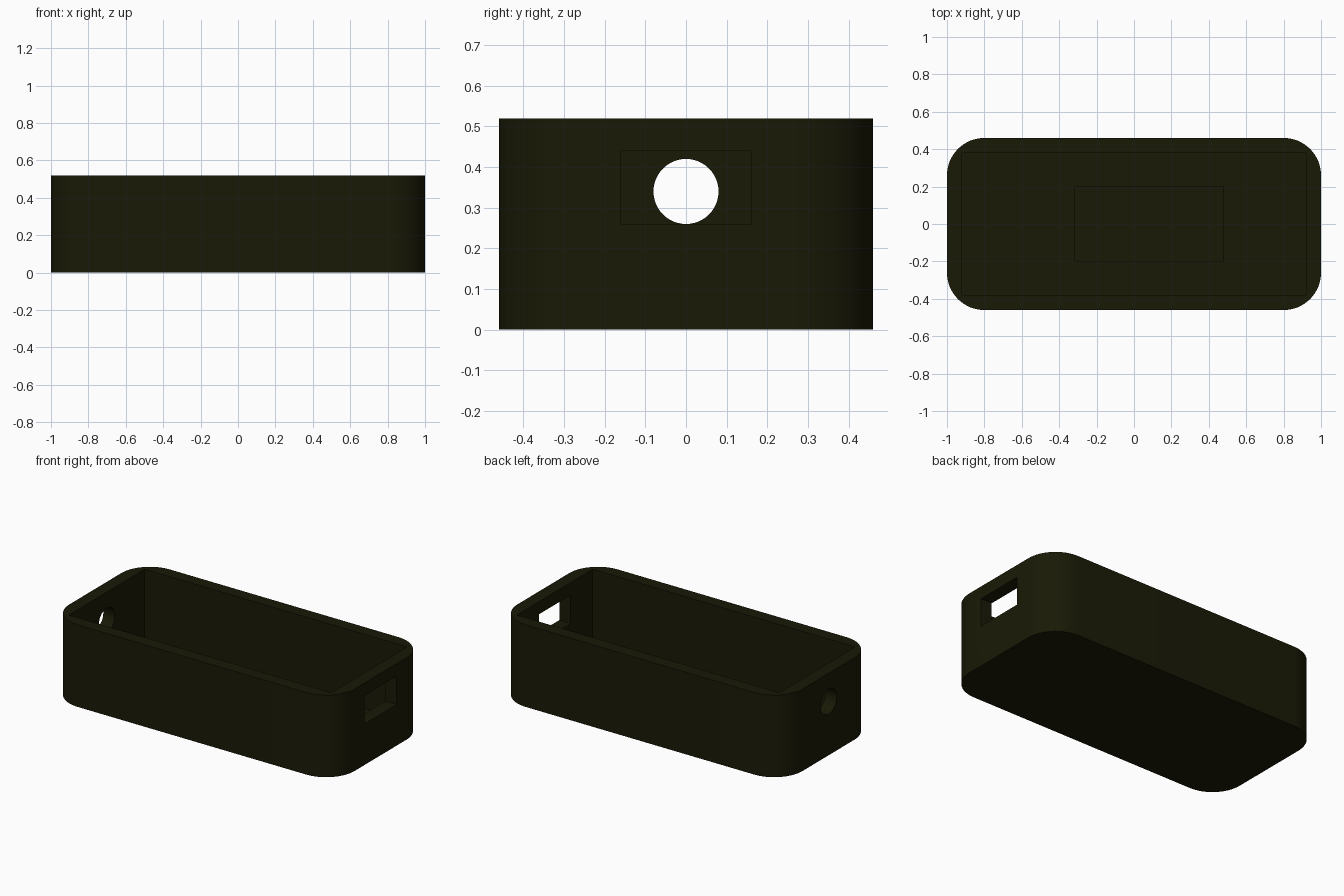
import bpy, bmesh, math

if "Cube" in bpy.data.objects:
    bpy.data.objects.remove(bpy.data.objects["Cube"])

W, D, H, R = 1.0, 0.46, 0.52, 0.2   # half width, half depth, height, corner radius
FLOOR = 0.05

mat = bpy.data.materials.new("dark_olive")
mat.diffuse_color = (0.01, 0.01, 0.002, 1)
mat.use_nodes = True
mat.node_tree.nodes["Principled BSDF"].inputs["Base Color"].default_value = mat.diffuse_color


def finish(name, bm):
    bmesh.ops.recalc_face_normals(bm, faces=bm.faces)
    me = bpy.data.meshes.new(name)
    bm.to_mesh(me)
    bm.free()
    me.materials.append(mat)
    ob = bpy.data.objects.new(name, me)
    bpy.context.collection.objects.link(ob)
    return ob


def box(name, lo, hi):
    bm = bmesh.new()
    bmesh.ops.create_cube(bm, size=1)
    for v in bm.verts:
        v.co = [(a + b) / 2 + c * (b - a) for a, b, c in zip(lo, hi, v.co)]
    return finish(name, bm)


# Rounded outer body
bm = bmesh.new()
outline = []
for i, (sx, sy) in enumerate([(1, 1), (-1, 1), (-1, -1), (1, -1)]):
    for k in range(17):
        a = math.pi / 2 * (i + k / 16)
        outline.append(bm.verts.new((sx * (W - R) + R * math.cos(a),
                                     sy * (D - R) + R * math.sin(a), 0)))
base = bm.faces.new(outline)
top = bmesh.ops.extrude_face_region(bm, geom=[base])["geom"]
bmesh.ops.translate(bm, vec=(0, 0, H),
                    verts=[g for g in top if isinstance(g, bmesh.types.BMVert)])
body = finish("enclosure_body", bm)

# Cutters: square cavity, port window, cable hole
cutters = [
    box("cavity_cutter", (-0.92, -0.38, FLOOR), (0.92, 0.38, 0.7)),
    box("port_window_cutter", (0.8, -0.16, 0.26), (1.1, 0.16, 0.44)),
]
bpy.ops.mesh.primitive_cylinder_add(vertices=48, radius=0.08, depth=0.3,
                                    location=(-0.95, 0, 0.34),
                                    rotation=(0, math.pi / 2, 0))
hole = bpy.context.object
hole.name = "cable_hole_cutter"
hole.data.materials.append(mat)
cutters.append(hole)

bpy.ops.object.select_all(action='DESELECT')
body.select_set(True)
bpy.context.view_layer.objects.active = body
for c in cutters:
    c.hide_render = True
    m = body.modifiers.new(c.name, 'BOOLEAN')
    m.operation = 'DIFFERENCE'
    m.solver = 'EXACT'
    m.object = c
    bpy.ops.object.modifier_apply(modifier=m.name)
for c in cutters:
    bpy.data.objects.remove(c)

# Smooth corners, crisp rims
bpy.ops.object.shade_smooth_by_angle(angle=math.radians(30))

# Raised mounting pad on the floor
box("mounting_pad", (-0.32, -0.2, FLOOR), (0.48, 0.2, 0.12))
